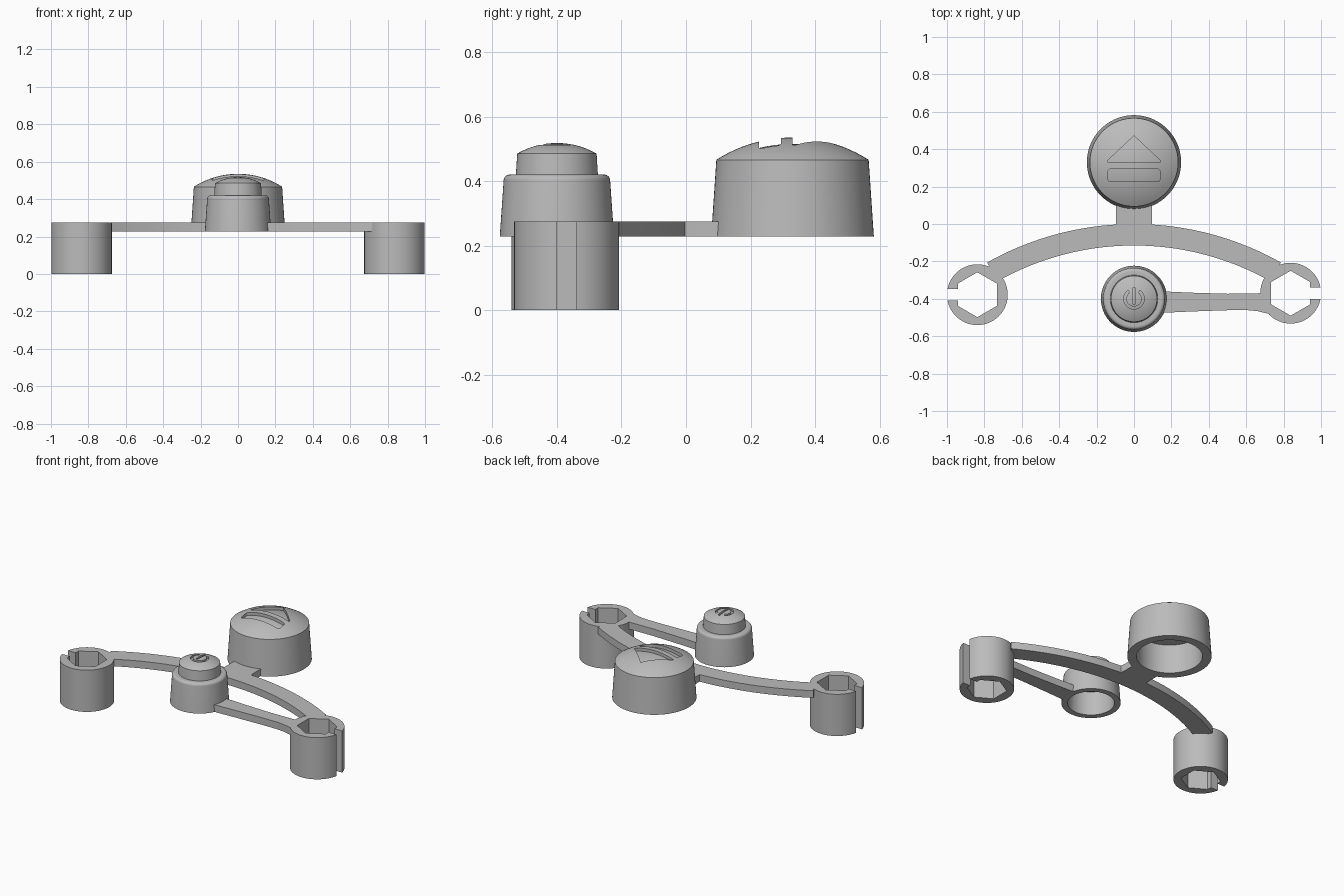
import bpy, bmesh
from math import sin, cos, pi, radians, sqrt, asin

cube = bpy.data.objects.get("Cube")
if cube:
    bpy.data.objects.remove(cube, do_unlink=True)

grey = bpy.data.materials.new("matte grey")
grey.use_nodes = True
colour = (0.5, 0.5, 0.5, 1)
grey.diffuse_color = colour
grey.node_tree.nodes["Principled BSDF"].inputs["Base Color"].default_value = colour

ARM_LOW, ARM_TOP = 0.228, 0.275


def finish(name, bm):
    bmesh.ops.recalc_face_normals(bm, faces=bm.faces)
    mesh = bpy.data.meshes.new(name)
    bm.to_mesh(mesh)
    bm.free()
    mesh.materials.append(grey)
    obj = bpy.data.objects.new(name, mesh)
    bpy.context.collection.objects.link(obj)
    return obj


def activate(obj):
    bpy.ops.object.select_all(action='DESELECT')
    obj.select_set(True)
    bpy.context.view_layer.objects.active = obj


def smooth(obj):
    activate(obj)
    bpy.ops.object.shade_smooth_by_angle(angle=radians(30))


def prism(name, outlines, low, top):
    """Extrude one or more flat outlines from low to top."""
    bm = bmesh.new()
    for outline in outlines:
        face = bm.faces.new([bm.verts.new((x, y, low)) for x, y in outline])
        up = bmesh.ops.extrude_face_region(bm, geom=[face])["geom"]
        verts = [v for v in up if isinstance(v, bmesh.types.BMVert)]
        bmesh.ops.translate(bm, vec=(0, 0, top - low), verts=verts)
    return finish(name, bm)


def lathe(name, profile, cx, cy):
    bm = bmesh.new()
    verts = [bm.verts.new((cx + r, cy, z)) for r, z in profile]
    edges = [bm.edges.new(pair) for pair in zip(verts, verts[1:])]
    bmesh.ops.spin(bm, geom=verts + edges, cent=(cx, cy, 0), axis=(0, 0, 1),
                   angle=2 * pi, steps=72)
    bmesh.ops.remove_doubles(bm, verts=bm.verts, dist=1e-5)
    return finish(name, bm)


def arc(cx, cy, r, start, end, n):
    return [(cx + r * cos(start + (end - start) * i / n),
             cy + r * sin(start + (end - start) * i / n)) for i in range(n + 1)]


def dome(radius, z, rise, n=12):
    """Profile of a spherical cap, from its rim to the axis."""
    big = (radius ** 2 + rise ** 2) / (2 * rise)
    return [(r, z + rise - big + sqrt(big ** 2 - r ** 2))
            for r in (radius * (1 - i / n) for i in range(n + 1))]


def subtract(obj, cutter):
    mod = obj.modifiers.new("cut", 'BOOLEAN')
    mod.operation = 'DIFFERENCE'
    mod.solver = 'EXACT'
    mod.object = cutter
    activate(obj)
    bpy.ops.object.modifier_apply(modifier=mod.name)
    bpy.data.objects.remove(cutter, do_unlink=True)


def engraved_button(name, cy, hollow, wall, rim, rise, symbol, depth):
    """Hollow domed cap whose symbol is sunk to an even depth."""
    inner, ceiling = hollow
    top = dome(rim[0], rim[1], rise)
    cap = lathe(name, [(0, ceiling), (inner, ceiling), (inner, ARM_LOW)] + wall + top, 0, cy)
    outlines = [[(x, y + cy) for x, y in o] for o in symbol]
    cutter = prism(name + "_cutter", outlines, rim[1] - 0.02, 0.7)
    floor = lathe(name + "_floor", [(0, 0.3), (rim[0], 0.3)]
                  + dome(rim[0], rim[1] - depth, rise), 0, cy)
    subtract(cutter, floor)
    subtract(cap, cutter)
    smooth(cap)


# Split hexagonal sockets at both ends
def socket(name, side, cy):
    cx, r, hexagon, slot = 0.8375, 0.1625, 0.12, 0.03
    gap = asin(slot / r)
    outline = arc(0, 0, r, gap, 2 * pi - gap, 60)
    flat = hexagon * cos(pi / 6)
    outline.append((flat, -slot))
    outline += [(hexagon * cos(radians(a)), hexagon * sin(radians(a)))
                for a in range(330, 0, -60)]
    outline.append((flat, slot))
    smooth(prism(name, [[(side * (cx + x), cy + y) for x, y in outline]], 0, ARM_TOP))


socket("left_socket", 1, -0.37)
socket("right_socket", -1, -0.378)

# Curved main arm, stem to the large button, and arm to the small button
spread = radians(29.4)
bow = (arc(0, -1.6, 1.6, pi / 2 - spread, pi / 2 + spread, 48)
       + arc(0, -1.6, 1.485, pi / 2 + spread, pi / 2 - spread, 48))
smooth(prism("curved_arm", [bow], ARM_LOW, ARM_TOP))
prism("stem", [[(-0.1, -0.05), (0.1, -0.05), (0.096, 0.03), (0.096, 0.11),
                (-0.096, 0.11), (-0.096, 0.03)]], ARM_LOW, ARM_TOP)
prism("side_arm", [[(0.148, -0.475), (0.3, -0.468), (0.5, -0.461), (0.61, -0.461),
                    (0.66, -0.466), (0.72, -0.48), (0.72, -0.35), (0.68, -0.37),
                    (0.5, -0.373), (0.3, -0.367), (0.148, -0.36)]], ARM_LOW, ARM_TOP)

# Large button with triangle and bar
triangle = [(-0.14, 0), (0.14, 0), (0.14, 0.01), (0, 0.142), (-0.14, 0.01)]
bar = []
for x, y, start in ((0.125, -0.05, 0), (-0.125, -0.05, 1), (-0.125, -0.09, 2), (0.125, -0.09, 3)):
    bar += arc(x, y, 0.014, start * pi / 2, (start + 1) * pi / 2, 4)
engraved_button("large_button", 0.33, (0.197, 0.42), [(0.252, ARM_LOW)],
                (0.236, 0.466), 0.069, [triangle, bar], 0.02)

# Small stepped button with ring and stroke
ring = (arc(0, 0, 0.055, radians(125), radians(415), 32)
        + arc(0, 0, 0.041, radians(415), radians(125), 32))
stroke = [(-0.007, -0.028), (0.007, -0.028), (0.007, 0.058), (-0.007, 0.058)]
shoulder = arc(0.147, 0.402, 0.018, 0, pi / 2, 6)
engraved_button("small_button", -0.4, (0.14, 0.385),
                [(0.177, ARM_LOW)] + shoulder + [(0.127, 0.42)],
                (0.123, 0.485), 0.033, [ring, stroke], 0.012)
